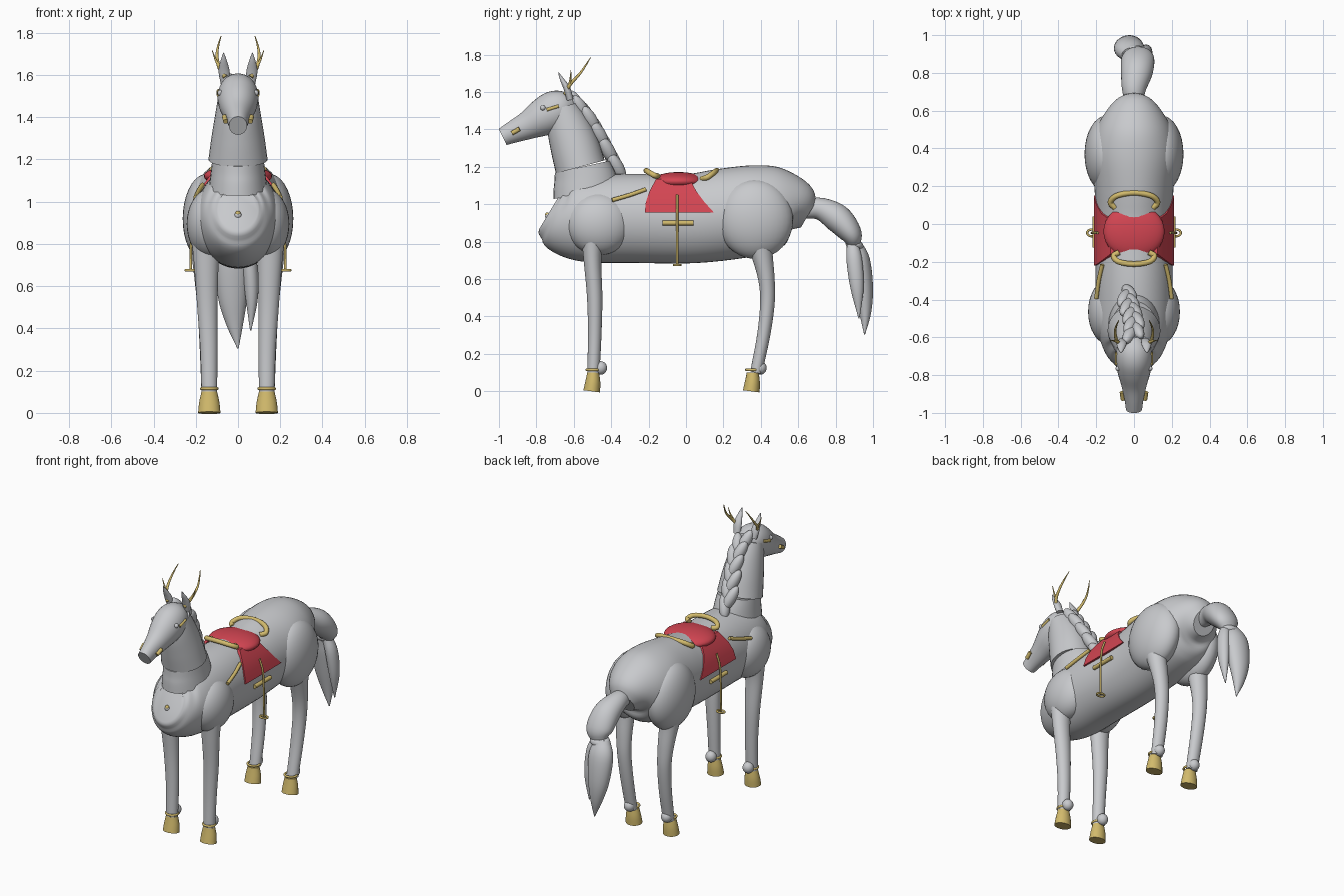
import bpy, bmesh, math
from mathutils import Vector, Matrix

if "Cube" in bpy.data.objects:
    bpy.data.objects.remove(bpy.data.objects["Cube"])


def material(name, rgb):
    m = bpy.data.materials.new(name)
    m.use_nodes = True
    m.diffuse_color = (*rgb, 1)
    m.node_tree.nodes["Principled BSDF"].inputs["Base Color"].default_value = (*rgb, 1)
    return m


GREY = material("pale grey", (0.58, 0.59, 0.61))
GOLD = material("gold", (0.64, 0.49, 0.15))
RED = material("red", (0.65, 0.06, 0.085))


def finish(name, bm, mat):
    bmesh.ops.recalc_face_normals(bm, faces=bm.faces)
    mesh = bpy.data.meshes.new(name)
    bm.to_mesh(mesh)
    bm.free()
    mesh.materials.append(mat)
    ob = bpy.data.objects.new(name, mesh)
    bpy.context.collection.objects.link(ob)
    bpy.ops.object.select_all(action='DESELECT')
    bpy.context.view_layer.objects.active = ob
    ob.select_set(True)
    bpy.ops.object.shade_smooth_by_angle(angle=math.radians(40))
    return ob


def spline(keys, steps):
    """Catmull-Rom interpolation of tuples."""
    k = [Vector(p) for p in keys]
    k = [k[0] * 2 - k[1]] + k + [k[-1] * 2 - k[-2]]
    out = []
    for a, b, c, d in zip(k, k[1:], k[2:], k[3:]):
        for i in range(steps):
            t = i / steps
            out.append(0.5 * (2 * b + (c - a) * t + (2 * a - 5 * b + 4 * c - d) * t * t
                              + (3 * b - a - 3 * c + d) * t ** 3))
    return out + [k[-2]]


def loft(name, keys, mat=GREY, steps=5, sides=32):
    """Elliptical rings; each key is x, y, z, half width, half depth."""
    pts = spline(keys, steps)
    bm = bmesh.new()
    rings = []
    for i, p in enumerate(pts):
        c = Vector(p[:3])
        t = (Vector(pts[min(i + 1, len(pts) - 1)][:3]) - Vector(pts[max(i - 1, 0)][:3])).normalized()
        u = (Vector((1, 0, 0)) - t * t.x).normalized()
        v = t.cross(u)
        rings.append([bm.verts.new(c + u * math.cos(a) * p[3] + v * math.sin(a) * p[4])
                      for a in (2 * math.pi * j / sides for j in range(sides))])
    for r, s in zip(rings, rings[1:]):
        for j in range(sides):
            n = (j + 1) % sides
            bm.faces.new((r[j], r[n], s[n], s[j]))
    bm.faces.new(rings[0])
    bm.faces.new(rings[-1])
    return finish(name, bm, mat)


def ball(name, centre, radii, mat=GREY, tilt=0, roll=0):
    bm = bmesh.new()
    m = (Matrix.Translation(centre) @ Matrix.Rotation(tilt, 4, 'X')
         @ Matrix.Rotation(roll, 4, 'Y') @ Matrix.Diagonal((*radii, 1)))
    bmesh.ops.create_uvsphere(bm, u_segments=32, v_segments=18, radius=1, matrix=m)
    return finish(name, bm, mat)


def tube(name, points, radius, mat=GOLD, taper=1.0, closed=False):
    """Round rod through points, optionally narrowing to its end."""
    cu = bpy.data.curves.new(name, 'CURVE')
    cu.dimensions = '3D'
    cu.bevel_depth = radius
    cu.bevel_resolution = 4
    cu.use_fill_caps = True
    path = points if closed else spline(points, 6)
    sp = cu.splines.new('POLY')
    sp.points.add(len(path) - 1)
    sp.use_cyclic_u = closed
    for i, p in enumerate(path):
        sp.points[i].co = (*p, 1)
        sp.points[i].radius = 1 + (taper - 1) * i / (len(path) - 1)
    sp.use_smooth = True
    cu.materials.append(mat)
    ob = bpy.data.objects.new(name, cu)
    bpy.context.collection.objects.link(ob)


def ellipse(c, rx, ry, n=24):
    return [(c[0] + rx * math.cos(k * math.tau / n), c[1] + ry * math.sin(k * math.tau / n), c[2])
            for k in range(n)]


# Torso, neck and head
loft("torso", [(0, -.725, .967, .095, .118), (0, -.70, .953, .13, .16), (0, -.64, .93, .17, .205),
               (0, -.52, .92, .20, .23), (0, -.3, .925, .205, .238), (0, 0, .922, .20, .238),
               (0, .2, .945, .21, .245), (0, .38, .97, .225, .24), (0, .5, .985, .2, .215),
               (0, .59, .98, .15, .155), (0, .655, .945, .075, .08)], sides=48)
loft("neck_base", [(0, -.53, 1.05, .14, .18), (0, -.54, 1.13, .13, .168), (0, -.555, 1.2, .122, .15)])
loft("neck", [(0, -.565, 1.20, .14, .135), (0, -.595, 1.31, .125, .13), (0, -.63, 1.42, .107, .115),
              (0, -.66, 1.52, .09, .085)])
loft("head", [(0, -.98, 1.36, .043, .048), (0, -.93, 1.384, .05, .058), (0, -.85, 1.42, .068, .075),
              (0, -.77, 1.462, .09, .1), (0, -.7, 1.5, .096, .108), (0, -.64, 1.53, .08, .085),
              (0, -.59, 1.553, .03, .03)])
ball("chest_stud", (0, -.735, .935), (.018, .018, .018))
ball("chest_stud_tip", (0, -.741, .945), (.012, .012, .012), GOLD)

# Mane: overlapping plaited locks down the back of the neck
mane = spline([(-.005, -.585, 1.535), (0, -.51, 1.45), (-.02, -.44, 1.33), (-.04, -.37, 1.2)], 3)
for i, p in enumerate(mane):
    side = 1 if i % 2 else -1
    ball(f"mane_lock_{i + 1}", (p[0] + side * .016, p[1], p[2]), (.034, .036, .085),
         tilt=.5, roll=side * .3)

# Tail: arched upper part, tie and two pointed locks
loft("tail_top", [(0, .63, .975, .045, .05), (0, .72, .975, .065, .06), (.015, .81, .925, .085, .075),
                  (.02, .88, .845, .085, .06), (.01, .9, .785, .05, .035)])
ball("tail_tie", (0, .9, .785), (.065, .05, .03), tilt=-.3)
loft("tail_long_lock", [(-.015, .895, .79, .05, .04), (-.025, .925, .7, .08, .058),
                        (-.025, .948, .55, .07, .052), (-.015, .958, .42, .04, .032),
                        (0, .955, .305, .003, .003)])
loft("tail_short_lock", [(.03, .89, .79, .03, .03), (.055, .9, .7, .036, .042),
                         (.065, .915, .55, .03, .035), (.06, .925, .39, .003, .003)])

# Saddle seat with front and back rails
ball("saddle_seat", (0, -.04, 1.122), (.162, .145, .05), RED)
tube("front_rail", [(-.08, -.15, 1.15), (-.108, -.17, 1.155), (-.08, -.2, 1.172), (0, -.212, 1.18),
                    (.08, -.2, 1.172), (.108, -.17, 1.155), (.08, -.15, 1.15)], .015)
tube("back_rail", [(-.1, .085, 1.135), (-.125, .115, 1.145), (-.09, .15, 1.17), (0, .165, 1.18),
                   (.09, .15, 1.17), (.125, .115, 1.145), (.1, .085, 1.135)], .015)


def flap(name, s):
    """Curved saddle flap hanging beside the torso."""
    bm = bmesh.new()
    rows = [(.125, 1.135, -.16, .02), (.172, 1.07, -.195, .055), (.198, 1.01, -.215, .1),
            (.213, .955, -.22, .15)]
    grid = [[[bm.verts.new((s * (x - d), y, z)) for y in (y0, y1)] for x, z, y0, y1 in rows]
            for d in (0, .02)]
    outer, inner = grid
    for a, b in zip(range(3), range(1, 4)):
        for g in grid:
            bm.faces.new((g[a][0], g[a][1], g[b][1], g[b][0]))
        for e in (0, 1):
            bm.faces.new((outer[a][e], outer[b][e], inner[b][e], inner[a][e]))
    for r in (0, 3):
        bm.faces.new((outer[r][0], outer[r][1], inner[r][1], inner[r][0]))
    finish(name, bm, RED)


for s, side in ((1, "left"), (-1, "right")):
    # Shoulder, haunch and legs
    ball(side + "_shoulder", (s * .13, -.465, .895), (.113, .175, .167))
    ball(side + "_haunch", (s * .148, .37, .92), (.114, .203, .212), tilt=.1)
    loft(side + "_front_leg", [(s * .15, -.5, .82, .07, .06), (s * .15, -.5, .7, .058, .047),
                               (s * .145, -.488, .5, .048, .041), (s * .138, -.488, .3, .041, .036),
                               (s * .136, -.495, .1, .037, .033)])
    loft(side + "_hind_leg", [(s * .165, .385, .86, .07, .085), (s * .16, .403, .75, .06, .06),
                              (s * .152, .43, .6, .05, .044), (s * .146, .435, .47, .044, .039),
                              (s * .14, .415, .3, .041, .035), (s * .136, .375, .1, .037, .032)])
    for end, y in (("front", -.498), ("hind", .355)):
        leg = f"{side}_{end}"
        loft(leg + "_hoof", [(s * .136, y - .006, 0, .053, .045), (s * .136, y, .05, .048, .04),
                             (s * .136, y + .002, .1, .037, .032)], GOLD, steps=3)
        tube(leg + "_anklet", ellipse((s * .136, y + .002, .115), .037, .034), .007, closed=True)
        ball(leg + "_fetlock", (s * .136, y + .042, .125), (.034, .034, .036))

    # Ear, antler, eye and head ornaments
    loft(side + "_ear", [(s * .06, -.62, 1.56, .022, .018), (s * .066, -.637, 1.62, .026, .018),
                         (s * .068, -.665, 1.67, .014, .01), (s * .068, -.682, 1.705, .002, .002)])
    tube(side + "_antler", [(s * .06, -.645, 1.59), (s * .09, -.62, 1.64), (s * .1, -.57, 1.695),
                            (s * .092, -.535, 1.745), (s * .08, -.51, 1.785)], .012, taper=.15)
    tube(side + "_antler_branch", [(s * .088, -.622, 1.64), (s * .105, -.618, 1.67),
                                   (s * .123, -.615, 1.718)], .009, taper=.15)
    ball(side + "_eye", (s * .084, -.765, 1.515), (.014, .014, .014))
    tube(side + "_cheek_bar", [(s * .092, -.745, 1.505), (s * .092, -.68, 1.525)], .009)
    tube(side + "_bit", [(s * .058, -.93, 1.38), (s * .064, -.89, 1.403)], .012)

    # Saddle flap, girth bar, stirrup and breast strap
    flap(side + "_saddle_flap", s)
    tube(side + "_stirrup_strap", [(s * .192, -.047, 1.05), (s * .218, -.047, .95),
                                   (s * .224, -.047, .675)], .006)
    tube(side + "_girth_bar", [(s * .208, -.125, .9), (s * .208, .04, .9)], .013)
    tube(side + "_stirrup_ring", ellipse((s * .222, -.047, .675), .026, .018), .006, closed=True)
    tube(side + "_breast_strap", [(s * .2, -.395, 1.022), (s * .187, -.3, 1.05),
                                  (s * .168, -.215, 1.08)], .011)
